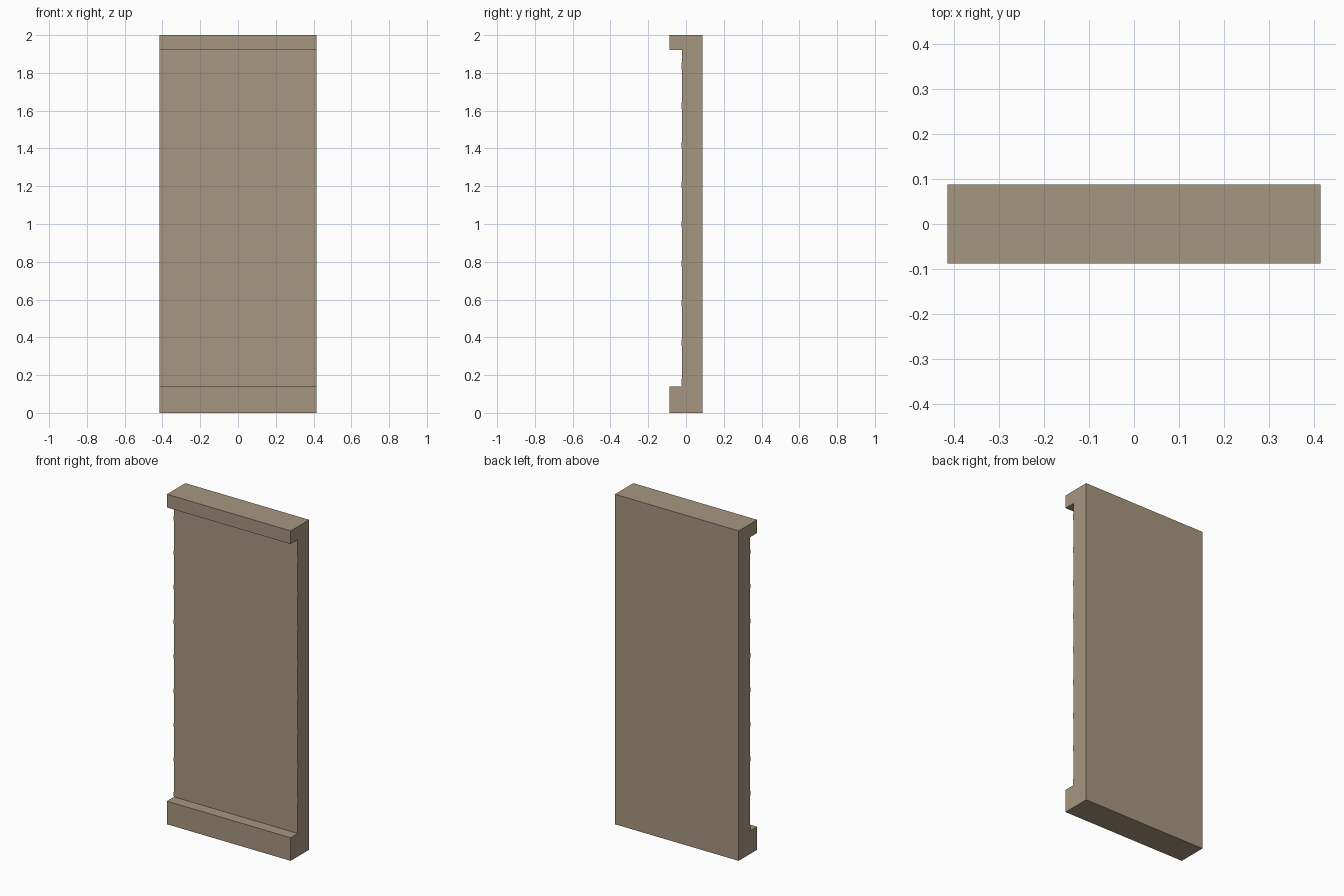
import bpy
import bmesh

cube = bpy.data.objects.get("Cube")
if cube:
    bpy.data.objects.remove(cube, do_unlink=True)

HALF_W, FRONT, BACK = 0.415, -0.088, 0.088
WALL, LIP = -0.02, 0.003
BASE_TOP, CAP_BOTTOM, HEIGHT = 0.14, 1.92, 2.0
FIRST_BOARD, BOARD_H = 0.145, 0.209

# Warm tan paint
tan = bpy.data.materials.new("warm tan")
tan.use_nodes = True
colour = (0.39, 0.305, 0.216, 1)
tan.diffuse_color = colour
bsdf = next(n for n in tan.node_tree.nodes if n.type == "BSDF_PRINCIPLED")
bsdf.inputs["Base Color"].default_value = colour

# Side outline: plinth, lapped boards, then the overhanging cap
profile = [(BACK, 0), (FRONT, 0), (FRONT, BASE_TOP), (WALL, BASE_TOP)]
for i in range(9):
    z = FIRST_BOARD + i * BOARD_H
    top = min(z + BOARD_H, CAP_BOTTOM)
    slope = (top - z) / BOARD_H
    profile += [(WALL, z), (WALL - LIP, z)]
    if top == CAP_BOTTOM:
        profile.append((WALL - LIP * (1 - slope), top))
profile += [(FRONT, CAP_BOTTOM), (FRONT, HEIGHT), (BACK, HEIGHT)]

# Extrude the outline across the panel's width
bm = bmesh.new()
side = bm.faces.new([bm.verts.new((-HALF_W, y, z)) for y, z in profile])
extruded = bmesh.ops.extrude_face_region(bm, geom=[side], use_keep_orig=True)
moved = [v for v in extruded["geom"] if isinstance(v, bmesh.types.BMVert)]
bmesh.ops.translate(bm, verts=moved, vec=(2 * HALF_W, 0, 0))
bmesh.ops.recalc_face_normals(bm, faces=bm.faces)

mesh = bpy.data.meshes.new("siding_wall_panel")
bm.to_mesh(mesh)
bm.free()
mesh.materials.append(tan)
panel = bpy.data.objects.new("siding_wall_panel", mesh)
bpy.context.collection.objects.link(panel)
